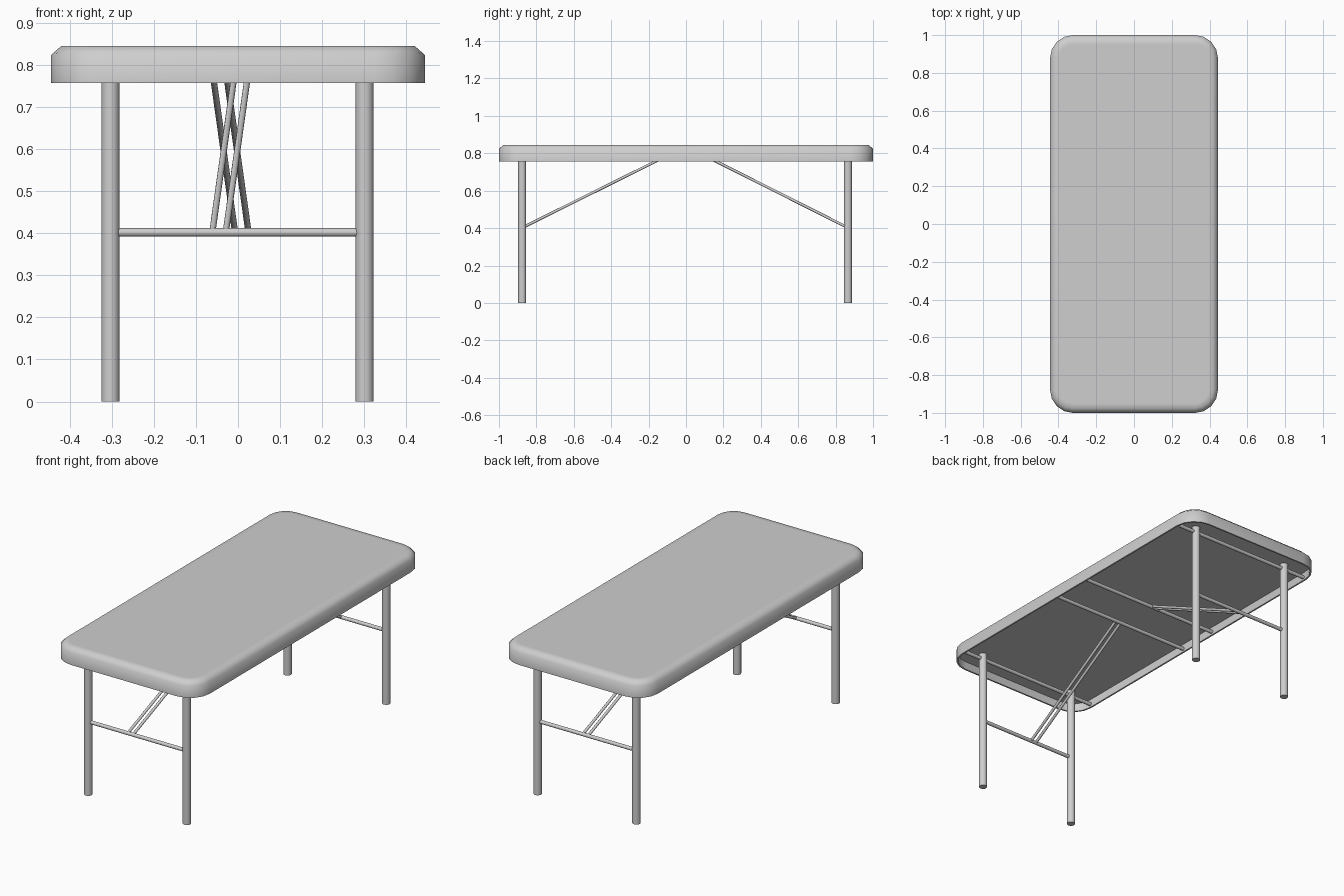
import bpy, bmesh, math
from mathutils import Vector

if "Cube" in bpy.data.objects:
    bpy.data.objects.remove(bpy.data.objects["Cube"])

grey = bpy.data.materials.new("light_grey")
grey.use_nodes = True
COLOUR = (0.62, 0.62, 0.62, 1)
grey.diffuse_color = COLOUR
grey.node_tree.nodes["Principled BSDF"].inputs["Base Color"].default_value = COLOUR

HALF_X, HALF_Y, CORNER, STEPS = 0.444, 1.0, 0.12, 4
RIM_Z, CEILING_Z, TOP_Z, WALL = 0.757, 0.802, 0.845, 0.009


def finish(name, bm, angle):
    bmesh.ops.recalc_face_normals(bm, faces=bm.faces)
    mesh = bpy.data.meshes.new(name)
    bm.to_mesh(mesh)
    bm.free()
    mesh.materials.append(grey)
    obj = bpy.data.objects.new(name, mesh)
    bpy.context.collection.objects.link(obj)
    bpy.ops.object.select_all(action="DESELECT")
    obj.select_set(True)
    bpy.context.view_layer.objects.active = obj
    bpy.ops.object.shade_smooth_by_angle(angle=math.radians(angle))
    return obj


def tube(name, start, end, radius, sides=16):
    """Round bar between two points."""
    start, end = Vector(start), Vector(end)
    axis = end - start
    bm = bmesh.new()
    bmesh.ops.create_cone(bm, cap_ends=True, segments=sides, radius1=radius,
                          radius2=radius, depth=axis.length)
    bm.transform(axis.to_track_quat("Z", "Y").to_matrix().to_4x4())
    bmesh.ops.translate(bm, verts=bm.verts, vec=(start + end) / 2)
    return finish(name, bm, 40)


def rounded_ring(bm, inset, z):
    """Rounded rectangle of vertices, shrunk by inset."""
    radius = CORNER - inset
    ring = []
    for quarter, (sx, sy) in enumerate([(1, 1), (-1, 1), (-1, -1), (1, -1)]):
        for i in range(STEPS + 1):
            a = (quarter + i / STEPS) * math.pi / 2
            ring.append(bm.verts.new((sx * (HALF_X - CORNER) + radius * math.cos(a),
                                      sy * (HALF_Y - CORNER) + radius * math.sin(a), z)))
    return ring


# Recessed table top: ceiling edge, inner wall, rim, outer wall, bevel, top
profile = [(WALL, CEILING_Z), (WALL, RIM_Z), (0, RIM_Z), (0, TOP_Z - 0.021),
           (0.024, TOP_Z), (0.05, TOP_Z)]
bm = bmesh.new()
rings = [rounded_ring(bm, inset, z) for inset, z in profile]
for low, high in zip(rings, rings[1:]):
    for i in range(len(low)):
        j = (i + 1) % len(low)
        bm.faces.new((low[i], low[j], high[j], high[i]))
bm.faces.new(rings[0])
bm.faces.new(rings[-1])
finish("table_top", bm, 60)

# Leg frames and folding braces; the back set is the front set turned half round
LEG_X, CENTRE_X, BAR_Z, STAY_Z = 0.302, -0.001, 0.402, 0.775
MID_Y, BRACE_CENTRE = 0.117, -0.018
LEFT, RIGHT = CENTRE_X + LEG_X, CENTRE_X - LEG_X
for end, s, leg_y in (("front", -1, -0.876), ("back", 1, 0.866)):
    for side, x in (("left", LEFT), ("right", RIGHT)):
        tube(f"{end}_{side}_leg", (x, leg_y, 0), (x, leg_y, CEILING_Z), 0.0215)
    tube(f"{end}_cross_bar", (RIGHT, leg_y, BAR_Z), (LEFT, leg_y, BAR_Z), 0.01)
    for part, y in (("leg_pivot_bar", leg_y), ("brace_pivot_bar", s * MID_Y)):
        tube(f"{end}_{part}", (-HALF_X + WALL, y, STAY_Z),
             (HALF_X - WALL, y, STAY_Z), 0.01)
    for n, offset in enumerate((0.043, 0.011)):
        tube(f"{end}_brace_{n + 1}", (BRACE_CENTRE + s * offset, leg_y, BAR_Z),
             (BRACE_CENTRE + s * (offset - 0.053), s * MID_Y, STAY_Z + 0.004), 0.0075, 12)
